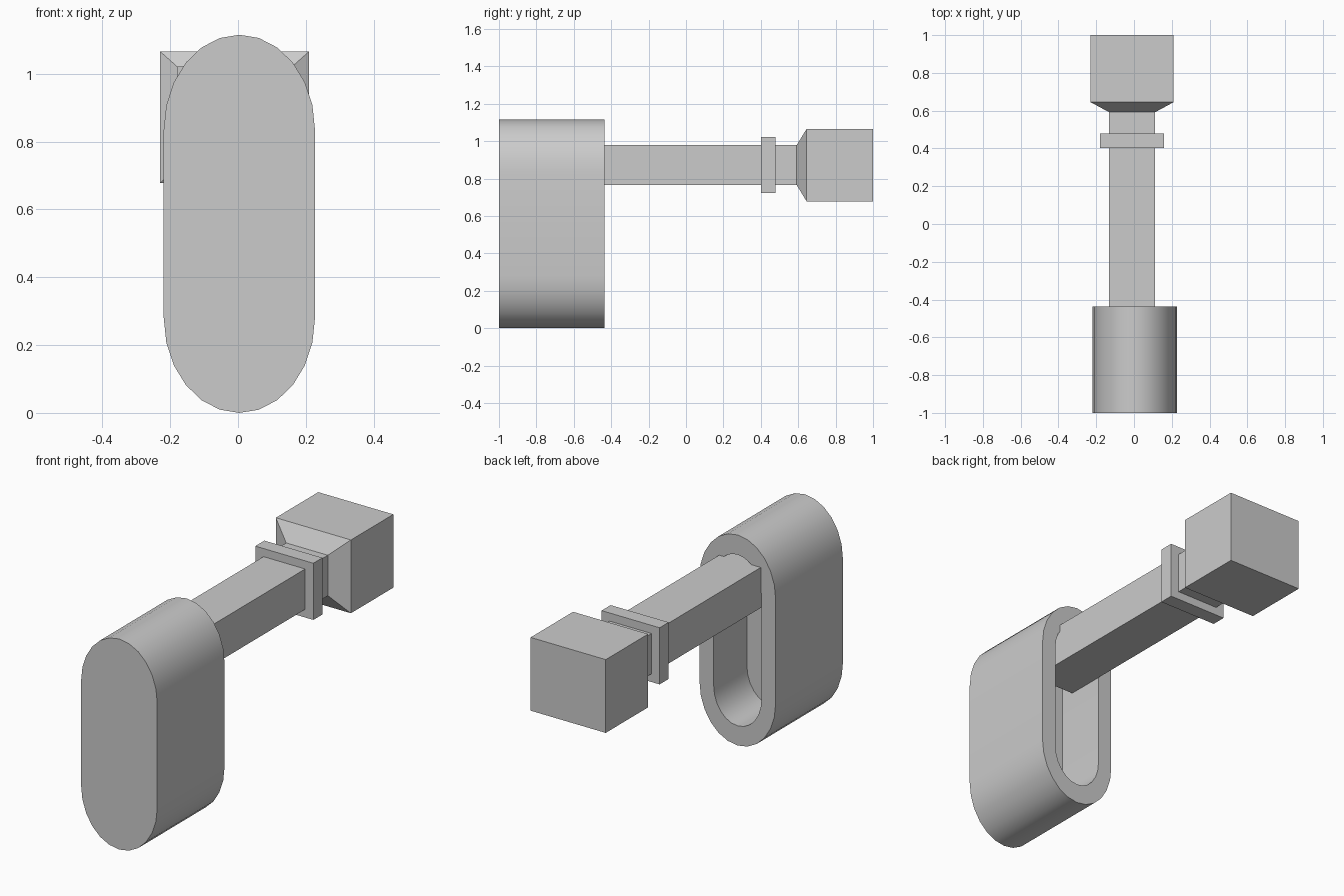
import bpy, bmesh
from math import cos, sin, pi

old = bpy.data.objects.get("Cube")
if old:
    bpy.data.objects.remove(old, do_unlink=True)

grey = bpy.data.materials.new("plain_grey")
grey.use_nodes = True
colour = (0.6, 0.6, 0.6, 1)
grey.diffuse_color = colour
grey.node_tree.nodes["Principled BSDF"].inputs["Base Color"].default_value = colour


def loft(name, rings):
    """Skin a list of matching closed rings and cap both ends."""
    bm = bmesh.new()
    loops = [[bm.verts.new(p) for p in ring] for ring in rings]
    for a, b in zip(loops, loops[1:]):
        for i in range(len(a)):
            j = (i + 1) % len(a)
            bm.faces.new((a[i], a[j], b[j], b[i]))
    bm.faces.new(loops[0])
    bm.faces.new(loops[-1])
    bmesh.ops.recalc_face_normals(bm, faces=bm.faces)
    mesh = bpy.data.meshes.new(name)
    bm.to_mesh(mesh)
    bm.free()
    mesh.materials.append(grey)
    obj = bpy.data.objects.new(name, mesh)
    bpy.context.collection.objects.link(obj)
    return obj


def rect(y, half_x, half_z, x=-0.01, z=0.872):
    return [(x + sx * half_x, y, z + sz * half_z)
            for sx, sz in ((-1, -1), (1, -1), (1, 1), (-1, 1))]


def capsule(y, rx, rz, x=0.004, low=0.28, high=0.835, steps=12):
    upper = [(x + rx * cos(pi * i / steps), y, high + rz * sin(pi * i / steps))
             for i in range(steps + 1)]
    lower = [(x - rx * cos(pi * i / steps), y, low - rz * sin(pi * i / steps))
             for i in range(steps + 1)]
    return upper + lower


# Rounded housing, closed at the front with a pocket in the back
front, back, floor = -1.0, -0.437, -0.715
outer, inner = (0.223, 0.28), (0.14, 0.176)
housing = loft("housing", [capsule(front, *outer), capsule(back, *outer),
                           capsule(back, *inner), capsule(floor, *inner)])
bpy.context.view_layer.objects.active = housing
housing.select_set(True)
bpy.ops.object.shade_smooth_by_angle(angle=pi / 6)

# Square bar reaching into the pocket
loft("bar", [rect(-0.635, 0.122, 0.107), rect(0.6, 0.122, 0.107)])

# Thin collar around the bar
loft("collar", [rect(0.402, 0.17, 0.15), rect(0.478, 0.17, 0.15)])

# Block head with a tapered neck
loft("head", [rect(0.592, 0.122, 0.107), rect(0.645, 0.22, 0.194),
              rect(1.0, 0.22, 0.194)])
